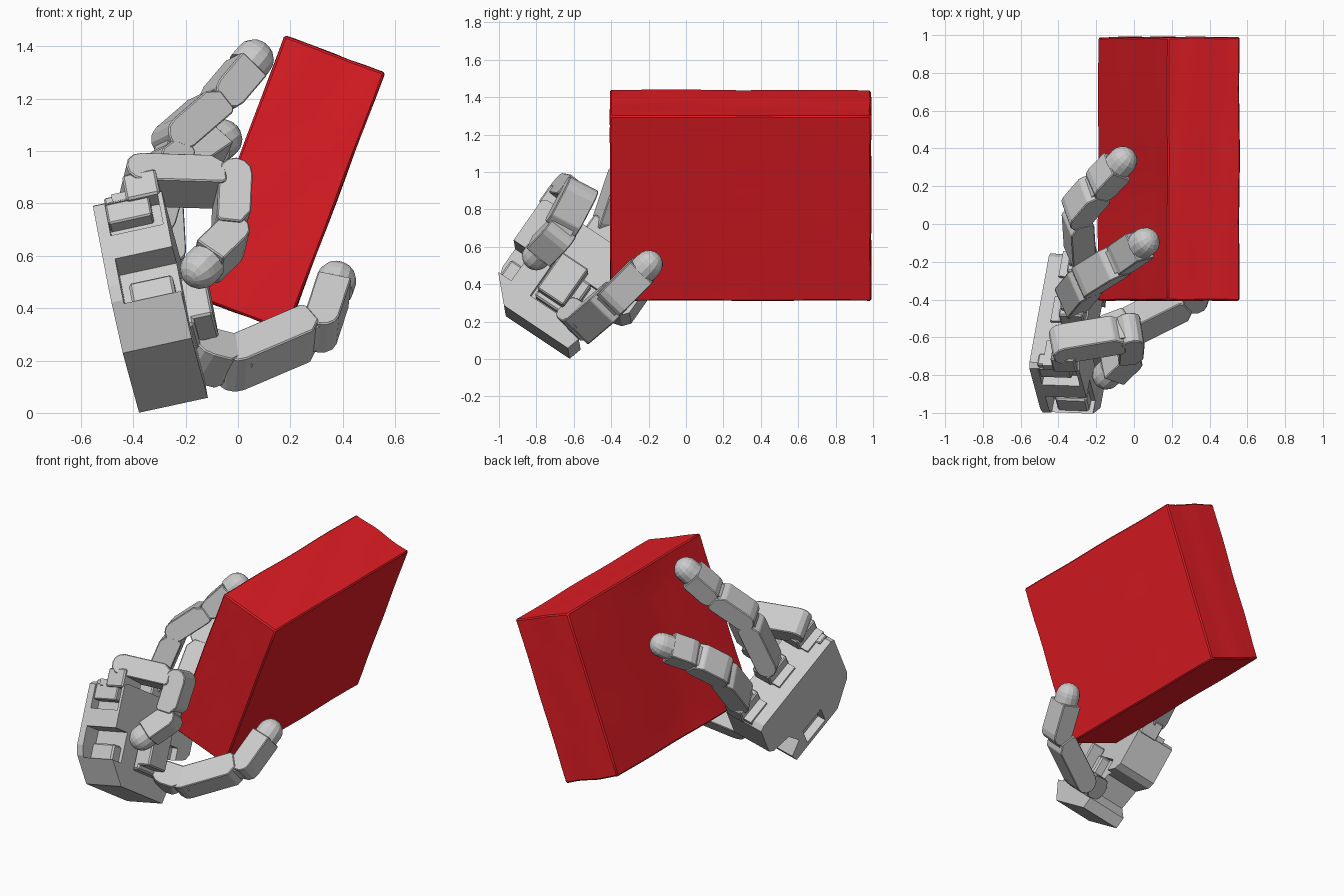
import bpy, bmesh, math
from mathutils import Vector, Matrix

if "Cube" in bpy.data.objects:
    bpy.data.objects.remove(bpy.data.objects["Cube"])

# Palm frame: U faces the box, W runs across the fingers, L runs wrist to fingers
U = Vector((.977, -.037, .212)).normalized()
W = Vector((.15, .823, -.549)).normalized()
L = U.cross(W).normalized()
O = Vector((-.311, -.459, .646))


def frame(x, y, z, o):
    m = Matrix((x, y, z)).transposed().to_4x4()
    m.translation = o
    return m


PALM = frame(U, W, L, O)


def add(name, bm, m):
    bmesh.ops.recalc_face_normals(bm, faces=bm.faces)
    me = bpy.data.meshes.new(name)
    bm.to_mesh(me)
    bm.free()
    ob = bpy.data.objects.new(name, me)
    ob.matrix_world = m
    bpy.context.collection.objects.link(ob)
    return ob


def bevel(ob, width):
    b = ob.modifiers.new("bevel", 'BEVEL')
    b.width, b.segments = width, 1


def box(name, lo, hi, m, bev=0):
    bm = bmesh.new()
    bmesh.ops.create_cube(bm, size=1)
    for v in bm.verts:
        v.co = [(a + b) / 2 + c * (b - a) for a, b, c in zip(lo, hi, v.co)]
    ob = add(name, bm, m)
    if bev:
        bevel(ob, bev)
    return ob


def prism(name, pts, x0, x1, m, bev=0):
    """Solid from a (y, z) profile carried along local x."""
    bm = bmesh.new()
    a, b = [[bm.verts.new((x, y, z)) for y, z in pts] for x in (x0, x1)]
    bm.faces.new(a)
    bm.faces.new(b[::-1])
    for i in range(len(pts)):
        j = (i + 1) % len(pts)
        bm.faces.new((a[i], b[i], b[j], a[j]))
    ob = add(name, bm, m)
    if bev:
        bevel(ob, bev)
    return ob


# Palm: plate with cut corners at the wrist and a gap beside the thumb
palm = prism("palm", [(-.366, -.02), (-.366, -.40), (-.345, -.46), (-.205, -.604), (.21, -.604),
                      (.23, -.53), (.14, -.47), (.20, -.34), (.34, -.30), (.373, -.26),
                      (.373, -.02), (.34, 0), (-.34, 0)],
             -.196, .073, PALM)
cuts = [((-.15, -.42, -.17), (.055, -.30, -.025)),    # upper side pocket
        ((-.15, -.42, -.47), (.10, -.25, -.28)),      # lower side pocket
        ((-.25, -.09, -.57), (-.14, .09, -.44)),      # notch in the back
        ((.03, -.12, -.48), (.10, .25, -.25))]        # thumb recess
for i, (lo, hi) in enumerate(cuts):
    c = box("palm_cutter_%d" % i, lo, hi, PALM)
    c.hide_render = True
    c.display_type = 'WIRE'
    mod = palm.modifiers.new("pocket", 'BOOLEAN')
    mod.operation, mod.solver, mod.object = 'DIFFERENCE', 'EXACT', c
box("pocket_motor_upper", (-.15, -.36, -.11), (.02, -.29, .012), PALM, .006)
box("pocket_motor_lower", (-.12, -.32, -.48), (.05, -.24, -.37), PALM, .01)


def joint_frame(a, b, axis):
    """Frame at a: x along the hinge, z towards b. Also gives the length."""
    d = (b - a).normalized()
    x = (axis - d * axis.dot(d)).normalized()
    return frame(x, d.cross(x), d, a), (b - a).length


def arc(h):
    return [(h * math.cos(math.pi * (1 + k / 6)), h * math.sin(math.pi * (1 + k / 6)))
            for k in range(7)]


def link(name, a, b, axis, width=.175, depth=.13):
    """Finger link: round at its start, cut off at the end, narrow neck to the next joint."""
    m, n = joint_frame(a, b, axis)
    h = depth / 2
    end = n - .04
    prism(name, arc(h) + [(h, end - .05), (h * .45, end), (-h * .8, end), (-h, end - .015)],
          -width / 2, width / 2, m, .005)
    box(name + "_neck", (-width * .36, -h * .7, end - .07), (width * .36, h * .7, n + .01), m)


def tip(name, a, b, axis):
    """Last link: short housing ending in a domed pad."""
    m, n = joint_frame(a, b, axis)
    h = .065
    prism(name + "_housing", arc(h) + [(h, n - .045), (-h, n - .045)], -.082, .082, m, .005)
    bm = bmesh.new()
    bmesh.ops.create_uvsphere(bm, u_segments=14, v_segments=10, radius=.077)
    for v in bm.verts:
        r = math.hypot(v.co.x, v.co.y)
        if v.co.z < -.01:
            v.co = (v.co.x, v.co.y, -.05) if r < .05 else \
                (v.co.x * .077 / r, v.co.y * .077 / r, -.05)
    bmesh.ops.remove_doubles(bm, verts=bm.verts, dist=.0005)
    add(name + "_pad", bm, m @ Matrix.Translation((0, 0, n)))


def finger(name, joints):
    p = [Vector(j) for j in joints]
    axis = (p[1] - p[0]).cross(p[3] - p[2]).normalized()
    for i in range(2):
        link("%s_link_%d" % (name, i + 1), p[i], p[i + 1], axis)
    tip(name + "_tip", p[2], p[3], axis)


# Three fingers and their base blocks
fingers = {
    "front_finger": [(-.375, -.634, .891), (-.02, -.575, .88), (-.03, -.69, .66), (-.145, -.80, .55)],
    "middle_finger": [(-.328, -.398, .733), (-.24, -.29, 1.055), (-.055, -.175, 1.215), (.06, -.095, 1.35)],
    "rear_finger": [(-.285, -.162, .576), (-.30, .07, .84), (-.17, .22, .97), (-.06, .335, 1.045)],
}
for i, (name, joints) in enumerate(fingers.items()):
    w = (i - 1) * .287
    box(name + "_base", (-.065, w - .09, -.03), (.065, w + .09, .085), PALM, .008)
    box(name + "_seat", (-.12, w - .08, -.02), (.05, w + .08, .015), PALM)
    box(name + "_yoke", (-.05, w - .06, .06), (.05, w + .06, .11), PALM)
    finger(name, joints)

# Thumb: motor block, swivel, link and tip
box("thumb_motor", (-.05, -.10, -.47), (.09, .12, -.25), PALM, .01)
t = [Vector(p) for p in ((-.01, -.54, .19), (.318, -.375, .33), (.375, -.20, .505))]
axis = (t[1] - t[0]).cross(t[2] - t[1]).normalized()
box("thumb_mount", (.07, -.10, -.44), (.165, .07, -.20), PALM, .008)
base = Vector((-.13, -.585, .22))
link("thumb_swivel", base, t[0] + (t[0] - base) * .25, axis, .17, .15)
link("thumb_link", t[0], t[1], axis, .18, .14)
tip("thumb_tip", t[1], t[2], axis)


# Red box: slightly dented block
def ripple(c):
    return math.sin(c.x * 9 + c.y * 5) * math.sin(c.y * 8 - c.z * 6 + 1) * math.cos(c.z * 7)


bm = bmesh.new()
bmesh.ops.create_cube(bm, size=1)
bmesh.ops.subdivide_edges(bm, edges=bm.edges[:], cuts=9, use_grid_fill=True)
for v in bm.verts:
    c = v.co.copy()
    v.co = Vector((c.x * .414, c.y * 1.402, c.z * 1.062))
    on = [k for k in range(3) if abs(abs(c[k]) - .5) < 1e-4]
    for k in on:
        v.co[k] -= math.copysign(.003 * (1 + ripple(c)), c[k])
    if on == [0] and c.x < 0:
        v.co.x += .012 * math.exp(-((c.y + .1) / .15) ** 2)
m = Matrix.Translation((.183, .292, .876)) @ Matrix.Rotation(math.radians(20.6), 4, 'Y')
block = add("red_box", bm, m)
b = block.modifiers.new("bevel", 'BEVEL')
b.width, b.segments, b.limit_method, b.angle_limit = .008, 1, 'ANGLE', math.radians(50)
mat = bpy.data.materials.new("red")
mat.diffuse_color = (.75, .012, .018, 1)
mat.use_nodes = True
mat.node_tree.nodes["Principled BSDF"].inputs["Base Color"].default_value = mat.diffuse_color
block.data.materials.append(mat)
bpy.context.view_layer.objects.active = block
block.select_set(True)
bpy.ops.object.shade_smooth_by_angle(angle=math.radians(30))
